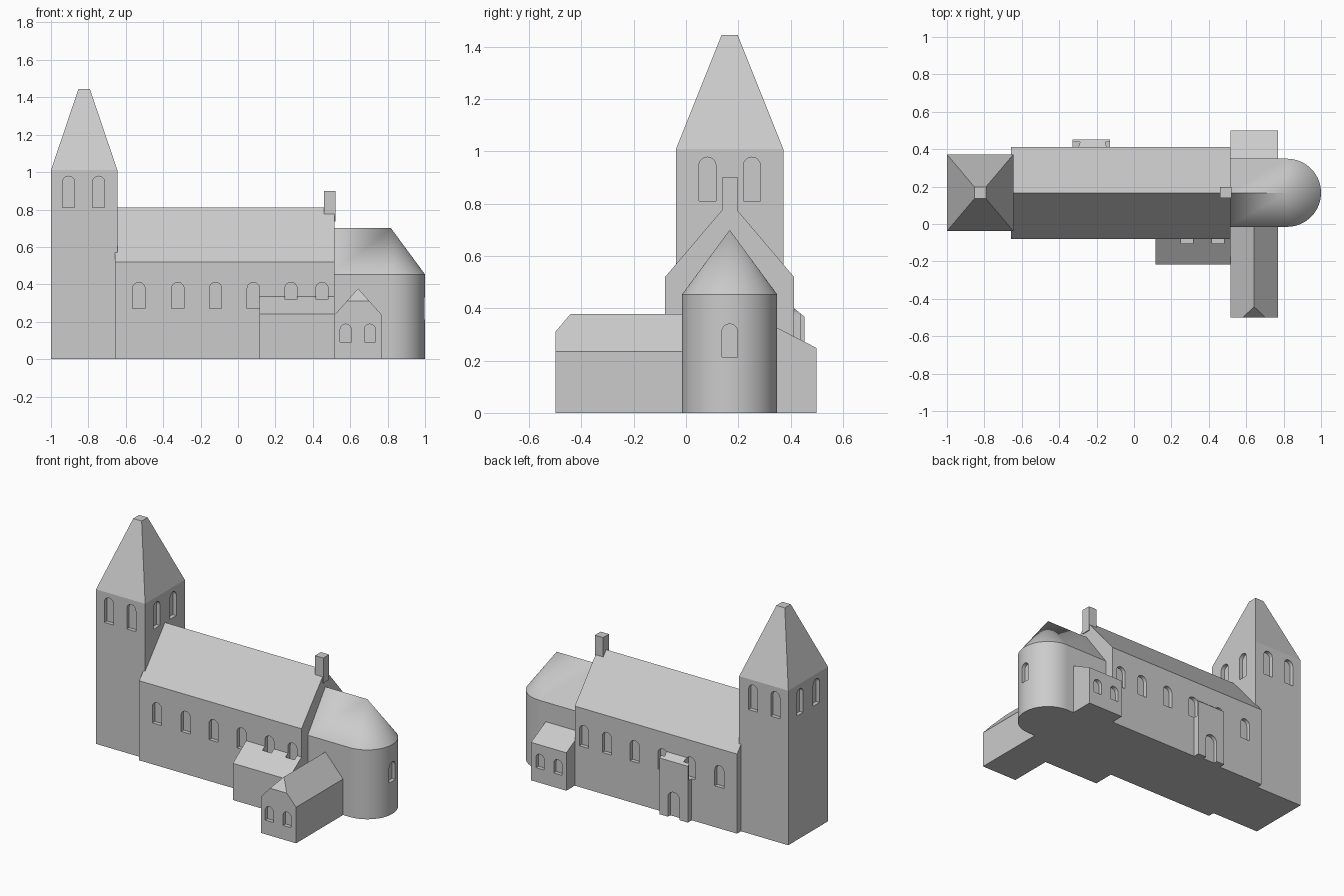
import bpy, bmesh, math
from mathutils import Vector

if "Cube" in bpy.data.objects:
    bpy.data.objects.remove(bpy.data.objects["Cube"])

stone = bpy.data.materials.new("pale stone")
stone.diffuse_color = (0.6, 0.6, 0.6, 1)
stone.use_nodes = True
stone.node_tree.nodes["Principled BSDF"].inputs["Base Color"].default_value = stone.diffuse_color


def make(name, bm):
    bmesh.ops.recalc_face_normals(bm, faces=bm.faces)
    me = bpy.data.meshes.new(name)
    bm.to_mesh(me)
    bm.free()
    me.materials.append(stone)
    ob = bpy.data.objects.new(name, me)
    bpy.context.collection.objects.link(ob)
    return ob


def loft(rings):
    """Closed solid through rings of points."""
    bm = bmesh.new()
    rows = [[bm.verts.new(p) for p in r] for r in rings]
    for a, b in zip(rows, rows[1:]):
        for i in range(len(a)):
            j = (i + 1) % len(a)
            bm.faces.new((a[i], a[j], b[j], b[i]))
    bm.faces.new(rows[0])
    bm.faces.new(rows[-1])
    return bm


def prism(profile, axis, a, b):
    """Extrude a (horizontal, z) profile along x or y."""
    def at(t):
        return [(t, h, z) if axis == 'x' else (h, t, z) for h, z in profile]
    return loft([at(a), at(b)])


def rect(x0, x1, y0, y1, z):
    return [(x0, y0, z), (x1, y0, z), (x1, y1, z), (x0, y1, z)]


def arch(c, w, z0, z1, n=12):
    """Round-headed opening outline."""
    r = w / 2
    return [(c - r, z0), (c + r, z0)] + [
        (c + r * math.cos(math.pi * i / n), z1 - r + r * math.sin(math.pi * i / n))
        for i in range(n + 1)]


D = 0.025  # reveal depth


def cut(ob, openings):
    """Cut arched openings: (axis, wall position, centre, width, z0, z1)."""
    for axis, wall, c, w, z0, z1 in openings:
        cutter = make("cutter", prism(arch(c, w, z0, z1), axis, wall - D, wall + D))
        cutter.hide_render = True
        m = ob.modifiers.new("opening", 'BOOLEAN')
        m.operation, m.solver, m.object = 'DIFFERENCE', 'EXACT', cutter
        bpy.context.view_layer.objects.active = ob
        bpy.ops.object.modifier_apply(modifier=m.name)
        bpy.data.objects.remove(cutter)


# Tower with blunt spire
tower = make("tower", loft([rect(-1, -0.645, -0.038, 0.372, 0),
                            rect(-1, -0.645, -0.038, 0.372, 1.01),
                            rect(-0.853, -0.792, 0.136, 0.198, 1.445)]))
cut(tower, [('y', y, x, 0.065, 0.81, 0.978) for y in (-0.038, 0.372) for x in (-0.906, -0.745)]
    + [('x', x, y, 0.065, 0.81, 0.978) for x in (-1, -0.645) for y in (0.082, 0.252)])

# Nave with gabled roof
nave = make("nave", prism([(-0.08, 0), (0.413, 0), (0.413, 0.52), (0.167, 0.81), (-0.08, 0.52)],
                          'x', -0.658, 0.515))
bays = (-0.53, -0.322, -0.12, 0.082, 0.283, 0.449)
south = [('y', -0.08, x, 0.066, 0.27, 0.41) for x in bays]
north = [('y', 0.413, x, 0.066, 0.27, 0.41) for x in bays]
cut(nave, south + north)

# Ridge chimney on the east gable
make("chimney", loft([rect(0.46, 0.52, 0.138, 0.198, 0.735), rect(0.46, 0.52, 0.138, 0.198, 0.9)]))

# South lean-to, notched by the nave windows above it
lean_to = make("south_lean_to", prism([(-0.217, 0), (-0.08, 0), (-0.08, 0.335), (-0.217, 0.24)],
                                      'x', 0.115, 0.515))
cut(lean_to, south[4:])

# North porch, notched by two nave windows, with a doorway
porch = make("north_porch", prism([(0.413, 0), (0.453, 0), (0.453, 0.368), (0.413, 0.4)],
                                  'x', -0.33, -0.127))
cut(porch, [north[1], north[2], ('y', 0.453, -0.229, 0.085, -0.02, 0.17)])

# South annex with half-hipped gable
bm = prism([(0.515, 0), (0.77, 0), (0.77, 0.235), (0.642, 0.378), (0.515, 0.235)], 'y', -0.5, 0.0)
res = bmesh.ops.bisect_plane(bm, geom=bm.verts[:] + bm.edges[:] + bm.faces[:],
                             plane_co=(0, -0.5, 0.31), plane_no=Vector((0, -0.068, 0.058)).normalized(),
                             clear_outer=True)
bmesh.ops.holes_fill(bm, edges=[e for e in bm.edges if e.is_boundary], sides=0)
annex = make("south_annex", bm)
cut(annex, [('y', -0.5, x, 0.06, 0.092, 0.187) for x in (0.576, 0.705)])

# North annex with shed roof
shed = make("north_annex", prism([(0.33, 0), (0.5, 0), (0.5, 0.248), (0.33, 0.335)], 'x', 0.515, 0.77))
cut(shed, [('y', 0.5, x, 0.06, 0.092, 0.187) for x in (0.576, 0.705)])

# Choir and round apse under a ridge ending in a half cone
cx, cy, r, n = 0.818, 0.167, 0.182, 48
plan = [(0.5, cy - r)] + [(cx + r * math.sin(math.pi * i / n), cy - r * math.cos(math.pi * i / n))
                          for i in range(n + 1)] + [(0.5, cy + r)]
bm = bmesh.new()
low = [bm.verts.new((x, y, 0)) for x, y in plan]
top = [bm.verts.new((x, y, 0.453)) for x, y in plan]
apex, ridge = bm.verts.new((cx, cy, 0.7)), bm.verts.new((0.5, cy, 0.7))
bm.faces.new(low)
for i in range(len(plan) - 1):
    bm.faces.new((low[i], low[i + 1], top[i + 1], top[i]))
    if 0 < i < len(plan) - 2:
        bm.faces.new((top[i], top[i + 1], apex))
bm.faces.new((top[0], top[1], apex, ridge))
bm.faces.new((top[-2], top[-1], ridge, apex))
bm.faces.new((low[-1], low[0], top[0], ridge, top[-1]))
choir = make("choir_and_apse", bm)
cut(choir, [('x', 1.0, cy, 0.06, 0.213, 0.34)])

bpy.ops.object.select_all(action='DESELECT')
choir.select_set(True)
bpy.context.view_layer.objects.active = choir
bpy.ops.object.shade_smooth_by_angle(angle=math.radians(25))
